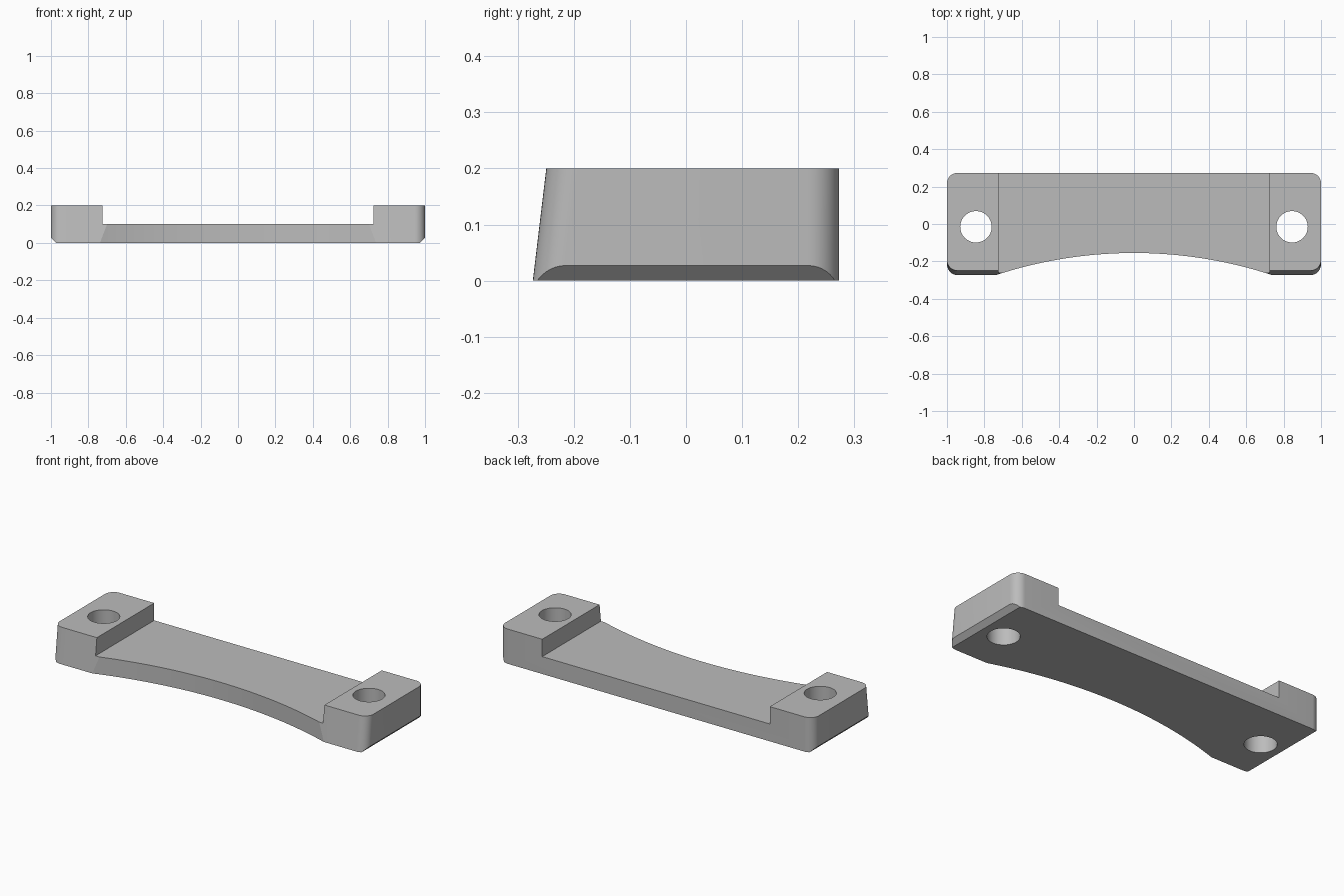
import bpy
import bmesh
from math import sin, cos, pi, radians
from mathutils import Vector

if "Cube" in bpy.data.objects:
    bpy.data.objects.remove(bpy.data.objects["Cube"])

HEIGHT, BACK, FRONT_LOW, FRONT_HIGH = 0.2, 0.273, -0.273, -0.249
CORNER, CHAMFER, FLOOR, INNER = 0.055, 0.027, 0.1, 0.725
ARC_RADIUS, ARC_TOP = 2.366, -0.155
HOLE_X, HOLE_Y, HOLE_RADIUS = 0.845, -0.015, 0.084

grey = bpy.data.materials.new("grey")
grey.use_nodes = True
colour = (0.5, 0.5, 0.5, 1)
grey.diffuse_color = colour
grey.node_tree.nodes["Principled BSDF"].inputs["Base Color"].default_value = colour


def loft(name, lower, upper):
    """Solid between two matching point loops."""
    bm = bmesh.new()
    a = [bm.verts.new(p) for p in lower]
    b = [bm.verts.new(p) for p in upper]
    bm.faces.new(a)
    bm.faces.new(b)
    for i in range(len(a)):
        j = (i + 1) % len(a)
        bm.faces.new((a[i], a[j], b[j], b[i]))
    bmesh.ops.recalc_face_normals(bm, faces=bm.faces)
    mesh = bpy.data.meshes.new(name)
    bm.to_mesh(mesh)
    bm.free()
    mesh.materials.append(grey)
    obj = bpy.data.objects.new(name, mesh)
    bpy.context.collection.objects.link(obj)
    return obj


def rounded_outline(front, z, steps=10):
    """Rounded rectangle, counter-clockwise from the back left corner."""
    points = []
    x = 1 - CORNER
    centres = [(x, BACK - CORNER), (-x, BACK - CORNER),
               (-x, front + CORNER), (x, front + CORNER)]
    for quarter, (cx, cy) in enumerate(centres):
        for i in range(steps + 1):
            t = (quarter + i / steps) * pi / 2
            points.append(Vector((cx + CORNER * cos(t), cy + CORNER * sin(t), z)))
    return points


def cylinder(name, x, y, radius, count):
    ring = [(x + radius * cos(2 * pi * i / count),
             y + radius * sin(2 * pi * i / count)) for i in range(count)]
    return loft(name, [(*p, -0.1) for p in ring], [(*p, 0.4) for p in ring])


def cut(target, tool, operation="DIFFERENCE"):
    tool.hide_render = True
    mod = target.modifiers.new(tool.name, "BOOLEAN")
    mod.object, mod.operation, mod.solver = tool, operation, "EXACT"
    bpy.context.view_layer.objects.active = target
    bpy.ops.object.modifier_apply(modifier=mod.name)
    bpy.data.objects.remove(tool)


# Bracket body with a leaning front and rounded corners
bracket = loft("bracket", rounded_outline(FRONT_LOW, 0),
               rounded_outline(FRONT_HIGH, HEIGHT))

# Side profile: raised end blocks, low centre, chamfered lower ends
half = [(INNER, FLOOR), (INNER, 0.3), (1.1, 0.3), (1.1, CHAMFER + 0.1),
        (1 - CHAMFER - 0.1, -0.1)]
profile = half + [(-x, z) for x, z in reversed(half)]
cut(bracket, loft("end_profile", [(x, -1, z) for x, z in profile],
                  [(x, 1, z) for x, z in profile]), "INTERSECT")

# Curved front recess
cut(bracket, cylinder("front_curve", 0, ARC_TOP - ARC_RADIUS, ARC_RADIUS, 360))

# Bolt holes
for side in (-1, 1):
    cut(bracket, cylinder("bolt_hole", side * HOLE_X, HOLE_Y, HOLE_RADIUS, 48))

bpy.ops.object.select_all(action="DESELECT")
bracket.select_set(True)
bpy.context.view_layer.objects.active = bracket
bpy.ops.object.shade_smooth_by_angle(angle=radians(15))
